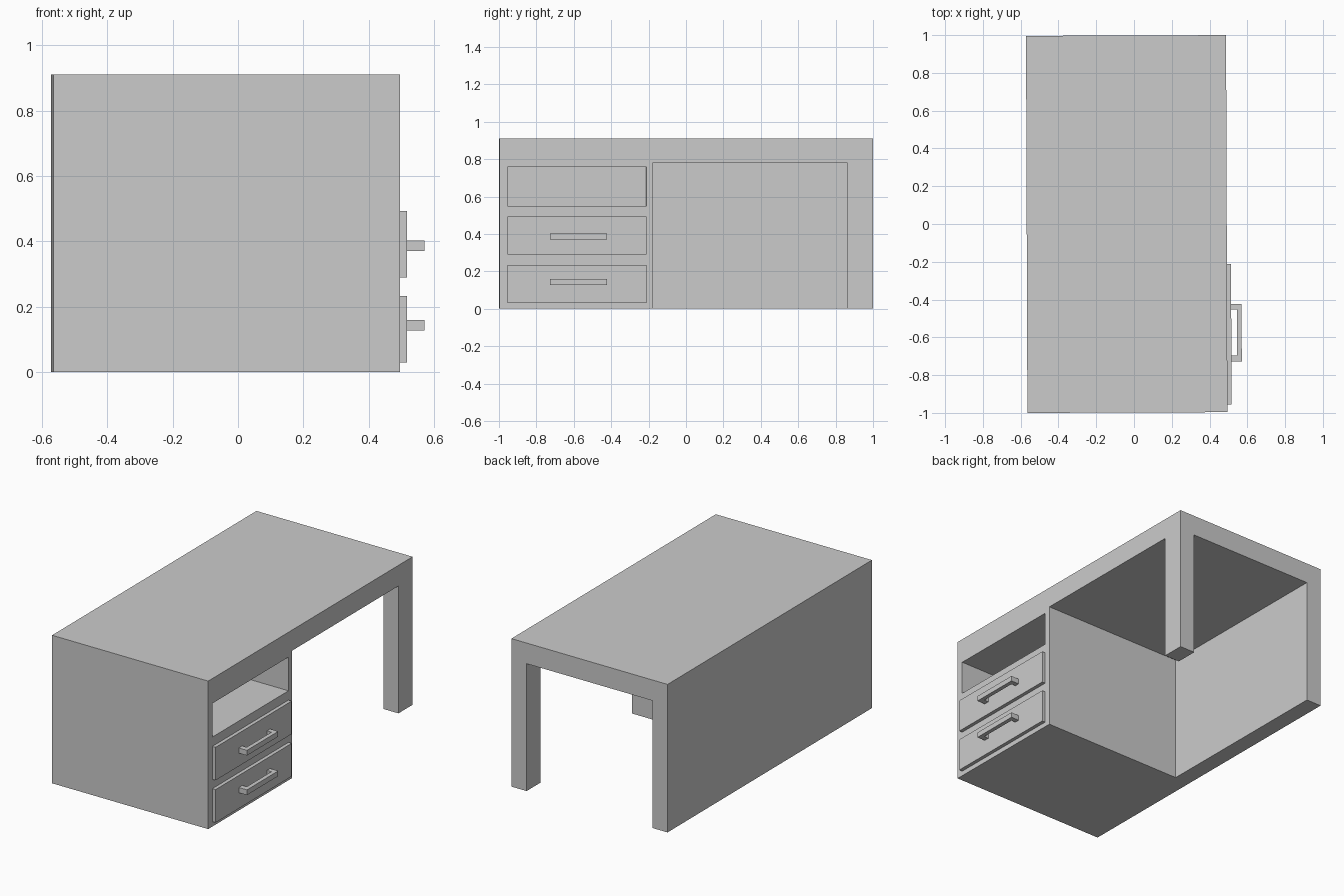
import bpy, bmesh
from mathutils import Matrix

if "Cube" in bpy.data.objects:
    bpy.data.objects.remove(bpy.data.objects["Cube"])

TURN = Matrix.Rotation(0.0037, 4, 'Z')   # the desk sits very slightly turned


def prism(name, outline, z0, z1):
    """Extrude an xy outline from z0 to z1."""
    bm = bmesh.new()
    face = bm.faces.new([bm.verts.new((x, y, z0)) for x, y in outline])
    top = bmesh.ops.extrude_face_region(bm, geom=[face])
    verts = [v for v in top["geom"] if isinstance(v, bmesh.types.BMVert)]
    bmesh.ops.translate(bm, verts=verts, vec=(0, 0, z1 - z0))
    bmesh.ops.recalc_face_normals(bm, faces=bm.faces)
    bm.transform(TURN)
    mesh = bpy.data.meshes.new(name)
    bm.to_mesh(mesh)
    bm.free()
    obj = bpy.data.objects.new(name, mesh)
    bpy.context.collection.objects.link(obj)
    return obj


def rect(x0, x1, y0, y1):
    return [(x0, y0), (x1, y0), (x1, y1), (x0, y1)]


def cut(target, cutter):
    mod = target.modifiers.new("cut", 'BOOLEAN')
    mod.operation = 'DIFFERENCE'
    mod.solver = 'EXACT'
    mod.object = cutter
    bpy.context.view_layer.objects.active = target
    bpy.ops.object.modifier_apply(modifier=mod.name)
    bpy.data.objects.remove(cutter)


BACK, FRONT = -0.568, 0.491
INNER = BACK + 0.103          # inner face of the back panel

# Desk body: one block, with legs and shelf carved out
body = prism("desk_body", rect(BACK, FRONT, -0.998, 0.998), 0, 0.91)

# Knee space open to the front and to the +y end, leaving a corner leg
leg_x, leg_y = FRONT - 0.103, 0.86
cut(body, prism("knee_cutter", [
    (INNER, -0.177), (0.7, -0.177), (0.7, leg_y), (leg_x, leg_y),
    (leg_x, 1.2), (INNER, 1.2)], -0.2, 0.783))

# Open shelf above the drawers
cut(body, prism("shelf_cutter", rect(INNER, 0.7, -0.957, -0.214), 0.55, 0.757))

# Drawer fronts with U-shaped pulls
for label, z in (("lower", 0.03), ("upper", 0.29)):
    prism(label + "_drawer_front", rect(FRONT, 0.513, -0.957, -0.214), z, z + 0.203)
    prism(label + "_drawer_handle", [
        (0.513, -0.73), (0.568, -0.73), (0.568, -0.425), (0.513, -0.425),
        (0.513, -0.455), (0.543, -0.455), (0.543, -0.697), (0.513, -0.697)],
        z + 0.097, z + 0.129 if z < 0.1 else z + 0.111)

# Upper pull sits slightly lower on its drawer
upper = bpy.data.objects["upper_drawer_handle"]
for v in upper.data.vertices:
    v.co.z = 0.37 if v.co.z < 0.394 else 0.402
